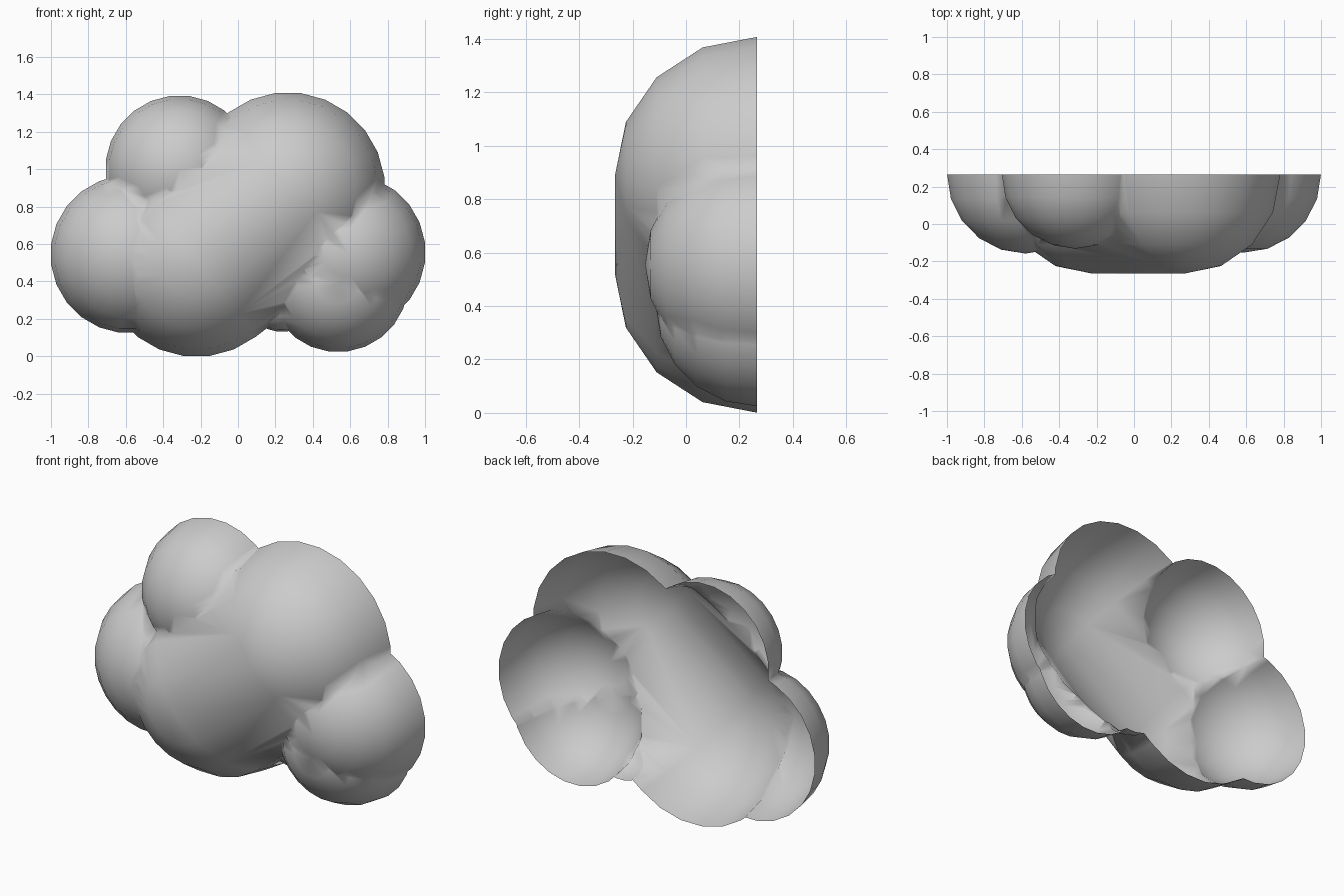
import bpy, bmesh, math
from mathutils import Matrix, Vector

if "Cube" in bpy.data.objects:
    bpy.data.objects.remove(bpy.data.objects["Cube"])

BACK = 0.265  # open back plane


def add_ball(bm, x, z, r, rings, depth=1.0):
    """Ball with its poles along y, centred on the open back plane."""
    m = (Matrix.Translation((x, BACK, z))
         @ Matrix.Diagonal((1, depth, 1, 1))
         @ Matrix.Rotation(math.radians(90), 4, 'X')
         @ Matrix.Rotation(math.radians(7.5), 4, 'Z'))
    bmesh.ops.create_uvsphere(bm, u_segments=24, v_segments=rings, radius=r, matrix=m)


def to_object(bm, name):
    bmesh.ops.recalc_face_normals(bm, faces=bm.faces[:])
    me = bpy.data.meshes.new(name)
    bm.to_mesh(me)
    bm.free()
    ob = bpy.data.objects.new(name, me)
    bpy.context.collection.objects.link(ob)
    return ob


# Main body: half a ball extruded to the middle, then turned round and welded into a capsule
a = math.radians(37.5)
axis = Vector((math.cos(a), 0, math.sin(a)))
mid = Vector((0.0225, BACK, 0.704))
end = mid + axis * 0.308
bm = bmesh.new()
add_ball(bm, end.x, end.z, 0.52, 8, 1.02)
bmesh.ops.bisect_plane(bm, geom=bm.verts[:] + bm.edges[:] + bm.faces[:], dist=0.0005,
                       plane_co=end, plane_no=axis, clear_inner=True)
rim = [e for e in bm.edges if e.is_boundary]
ext = bmesh.ops.extrude_edge_only(bm, edges=rim)["geom"]
bmesh.ops.translate(bm, verts=[g for g in ext if isinstance(g, bmesh.types.BMVert)],
                    vec=mid - end)
dup = bmesh.ops.duplicate(bm, geom=bm.verts[:] + bm.edges[:] + bm.faces[:])["geom"]
bmesh.ops.rotate(bm, verts=[g for g in dup if isinstance(g, bmesh.types.BMVert)],
                 cent=mid, matrix=Matrix.Rotation(math.pi, 3, 'Y'))
bmesh.ops.remove_doubles(bm, verts=bm.verts[:], dist=0.001)
# Drop the seam at the middle so the sides run straight through
seam = [e for e in bm.edges if all(abs((v.co - mid).dot(axis)) < 0.001 for v in e.verts)]
bmesh.ops.dissolve_edges(bm, edges=seam, use_verts=True)
cloud = to_object(bm, "cloud_shell")

# Puffs around the body: x, z, radius
puffs = {
    "left_puff": (-0.58, 0.545, 0.423),
    "upper_left_puff": (-0.313, 0.998, 0.397),
    "right_puff": (0.585, 0.555, 0.418),
    "lower_right_puff": (0.535, 0.40, 0.378),
    "bottom_bridge": (0.235, 0.33, 0.2),
}
bpy.context.view_layer.objects.active = cloud
for name, (x, z, r) in puffs.items():
    bm = bmesh.new()
    add_ball(bm, x, z, r, 10)
    puff = to_object(bm, name)
    puff.hide_render = True
    mod = cloud.modifiers.new(name, 'BOOLEAN')
    mod.operation = 'UNION'
    mod.solver = 'EXACT'
    mod.object = puff
    bpy.ops.object.modifier_apply(modifier=mod.name)
    bpy.data.objects.remove(puff, do_unlink=True)

# Slice off the rear half, leaving an open hollow shell
bm = bmesh.new()
bm.from_mesh(cloud.data)
bmesh.ops.bisect_plane(bm, geom=bm.verts[:] + bm.edges[:] + bm.faces[:], dist=0.0005,
                       plane_co=Vector((0, BACK, 0)), plane_no=Vector((0, 1, 0)),
                       clear_outer=True)
bmesh.ops.remove_doubles(bm, verts=bm.verts[:], dist=0.004)
flat = [f for f in bm.faces if all(v.co.y > BACK - 0.002 for v in f.verts)]
bmesh.ops.delete(bm, geom=flat, context='FACES')
for f in bm.faces:
    f.smooth = True
bm.to_mesh(cloud.data)
bm.free()
